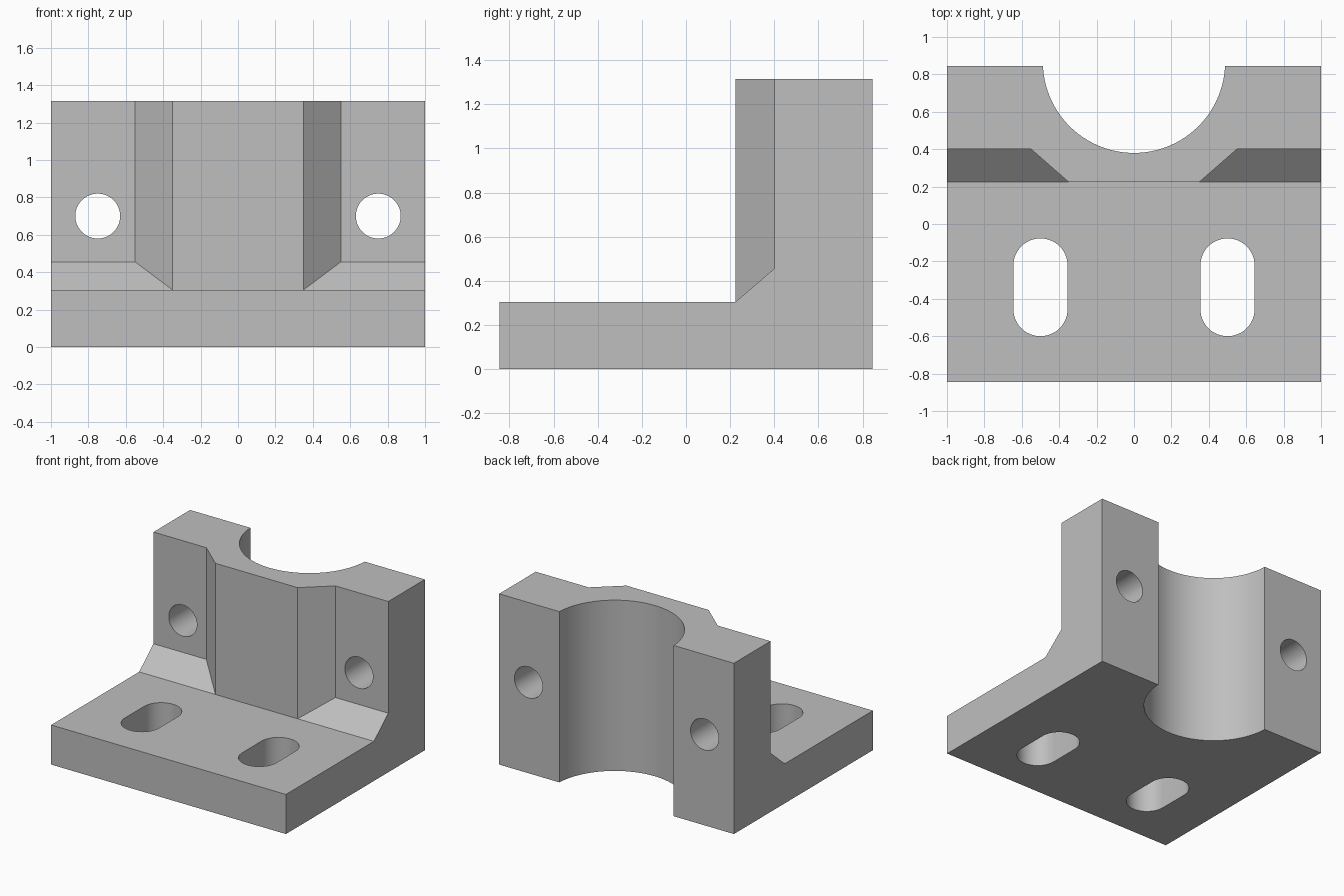
import bpy
import math

if "Cube" in bpy.data.objects:
    bpy.data.objects.remove(bpy.data.objects["Cube"])

grey = bpy.data.materials.new("plain grey")
grey.use_nodes = True
COLOUR = (0.52, 0.52, 0.52, 1)
grey.diffuse_color = COLOUR
grey.node_tree.nodes["Principled BSDF"].inputs["Base Color"].default_value = COLOUR


def prism(name, outline, low, high, place):
    """Extrude a 2D outline from low to high; place maps (u, v, w) to x, y, z."""
    n = len(outline)
    verts = [place(u, v, w) for w in (low, high) for u, v in outline]
    faces = [list(range(n))[::-1], list(range(n, 2 * n))]
    faces += [(i, (i + 1) % n, n + (i + 1) % n, n + i) for i in range(n)]
    mesh = bpy.data.meshes.new(name)
    mesh.from_pydata(verts, [], faces)
    mesh.materials.append(grey)
    obj = bpy.data.objects.new(name, mesh)
    bpy.context.collection.objects.link(obj)
    return obj


def upright(u, v, w):
    return (u, v, w)


def sideways(u, v, w):
    return (w, u, v)


def front_to_back(u, v, w):
    return (v, w, u)


def arc(cx, cy, r, start, end, steps):
    angles = [math.radians(start + (end - start) * i / steps) for i in range(steps + 1)]
    return [(cx + r * math.cos(a), cy + r * math.sin(a)) for a in angles]


def combine(target, tool, operation):
    mod = target.modifiers.new(tool.name, "BOOLEAN")
    mod.operation = operation
    mod.solver = "EXACT"
    mod.object = tool
    bpy.context.view_layer.objects.active = target
    bpy.ops.object.modifier_apply(modifier=mod.name)
    bpy.data.objects.remove(tool)


BACK, TOP, BASE = 0.845, 1.315, 0.305

# L-shaped body with a sloped fillet between base and wall
bracket = prism("mounting_bracket", [
    (-BACK, 0), (BACK, 0), (BACK, TOP), (0.4, TOP),
    (0.4, 0.455), (0.225, BASE), (-BACK, BASE)], -1, 1, sideways)

# Tapered boss in front of the wall
boss = prism("centre_boss", [
    (-0.35, 0.225), (0.35, 0.225), (0.55, 0.4),
    (0.55, 0.6), (-0.55, 0.6), (-0.55, 0.4)], 0.15, TOP, upright)
combine(bracket, boss, "UNION")

# Half-round bearing seat through the back
bore = prism("bore_cutter", arc(0, 0.8675, 0.4875, 0, 360, 96)[:-1], -1, 2, upright)
combine(bracket, bore, "DIFFERENCE")

for side in (-1, 1):
    # Mounting slot in the base
    x = 0.5 * side
    outline = arc(x, -0.222, 0.145, 0, 180, 24) + arc(x, -0.455, 0.145, 180, 360, 24)
    combine(bracket, prism("slot_cutter", outline, -0.5, 0.8, upright), "DIFFERENCE")
    # Bolt hole through the wall
    outline = arc(0.7, 0.75 * side, 0.12, 0, 360, 48)[:-1]
    combine(bracket, prism("hole_cutter", outline, 0, 1.5, front_to_back), "DIFFERENCE")

bpy.ops.object.select_all(action="DESELECT")
bracket.select_set(True)
bpy.context.view_layer.objects.active = bracket
bpy.ops.object.shade_smooth_by_angle(angle=math.radians(30))
